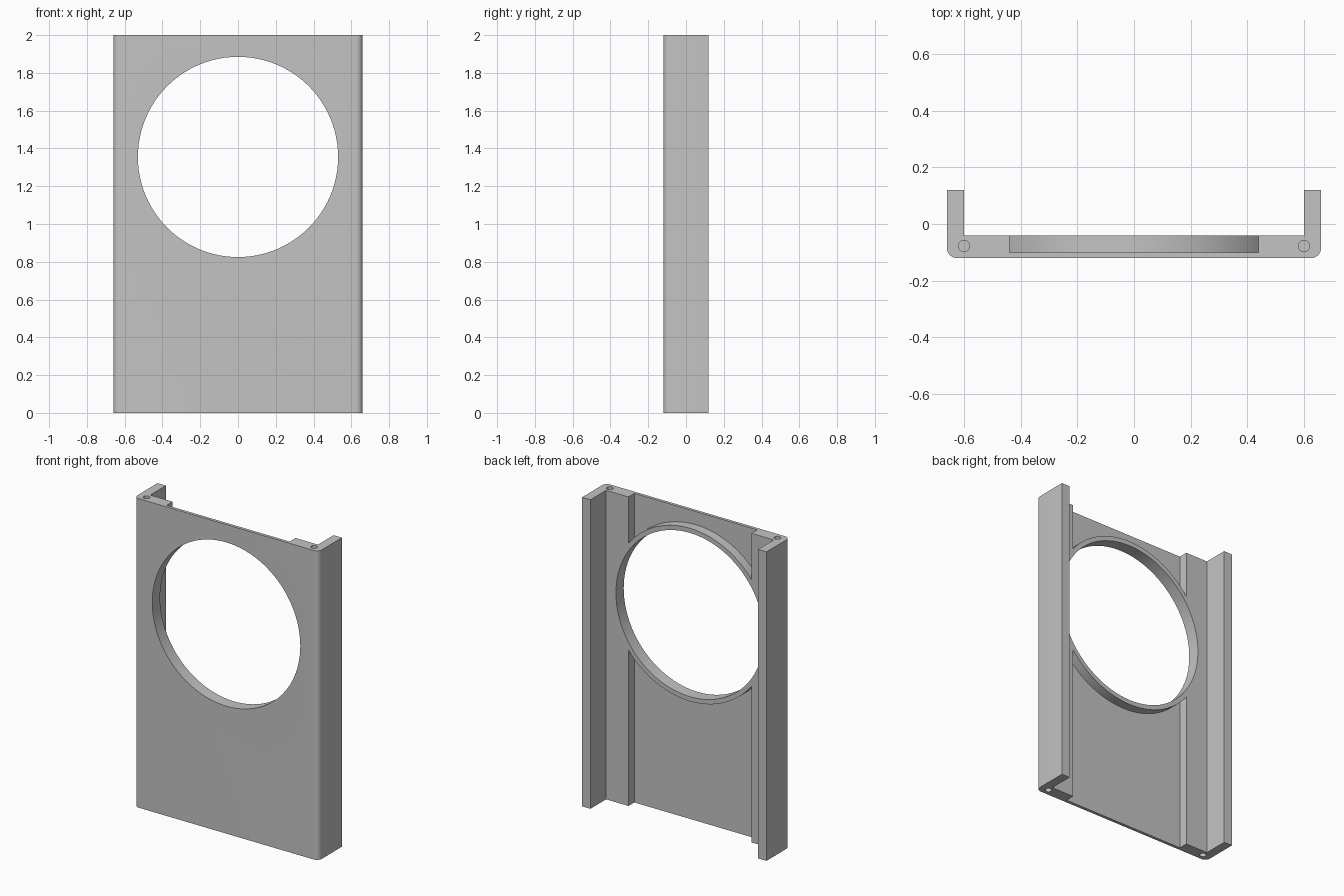
import bpy, bmesh
from math import sin, cos, pi

cube = bpy.data.objects.get("Cube")
if cube:
    bpy.data.objects.remove(cube, do_unlink=True)

HALF, FRONT, BACK = 0.66, -0.12, 0.12
PLATE, RAIL = -0.10, -0.04      # back of thin plate, back of rails and ring
RAIL_X, WALL_X = 0.44, 0.60     # inner edges of rails and side walls
HEIGHT, HOLE_Z, ROUND = 2.0, 1.355, 0.035

grey = bpy.data.materials.new("plain_grey")
grey.use_nodes = True
grey.diffuse_color = (0.55, 0.55, 0.55, 1)
grey.node_tree.nodes["Principled BSDF"].inputs["Base Color"].default_value = (0.55, 0.55, 0.55, 1)


def prism(name, points, offset):
    """Extrude a flat outline along an offset."""
    bm = bmesh.new()
    face = bm.faces.new([bm.verts.new(p) for p in points])
    geom = bmesh.ops.extrude_face_region(bm, geom=[face])["geom"]
    for v in geom:
        if isinstance(v, bmesh.types.BMVert):
            v.co.x += offset[0]
            v.co.y += offset[1]
            v.co.z += offset[2]
    bmesh.ops.recalc_face_normals(bm, faces=bm.faces)
    mesh = bpy.data.meshes.new(name)
    bm.to_mesh(mesh)
    bm.free()
    mesh.materials.append(grey)
    obj = bpy.data.objects.new(name, mesh)
    bpy.context.collection.objects.link(obj)
    return obj


def disc(name, radius, y0, y1, sides=96):
    ring = [2 * pi * i / sides for i in range(sides)]
    return prism(name, [(radius * cos(a), y0, HOLE_Z + radius * sin(a)) for a in ring],
                 (0, y1 - y0, 0))


def combine(target, tool, operation):
    mod = target.modifiers.new(operation.lower(), "BOOLEAN")
    mod.operation, mod.solver, mod.object = operation, "EXACT", tool
    bpy.context.view_layer.objects.active = target
    bpy.ops.object.modifier_apply(modifier=mod.name)
    bpy.data.objects.remove(tool, do_unlink=True)


# Channel section: thin plate, thick rails, side walls, rounded front corners
half = [(RAIL_X, PLATE), (RAIL_X, RAIL), (WALL_X, RAIL), (WALL_X, BACK), (HALF, BACK)]
for i in range(9):
    a = pi / 2 * i / 8
    half.append((HALF - ROUND + ROUND * cos(a), FRONT + ROUND - ROUND * sin(a)))
outline = half + [(-x, y) for x, y in reversed(half)]
panel = prism("panel", [(x, y, 0) for x, y in outline], (0, 0, HEIGHT))

# Raised collar behind the round opening, then the opening itself
combine(panel, disc("collar", 0.56, -0.11, RAIL), "UNION")
combine(panel, disc("opening", 0.53, -0.3, 0.05), "DIFFERENCE")

# Blind screw holes in both ends
for side in (-1, 1):
    for z, depth in ((-0.05, 0.2), (HEIGHT + 0.05, -0.2)):
        pts = [(side * WALL_X + 0.02 * cos(2 * pi * i / 24),
                -0.078 + 0.02 * sin(2 * pi * i / 24), z) for i in range(24)]
        combine(panel, prism("screw_hole", pts, (0, 0, depth)), "DIFFERENCE")

bpy.ops.object.select_all(action="DESELECT")
panel.select_set(True)
bpy.context.view_layer.objects.active = panel
bpy.ops.object.shade_smooth_by_angle(angle=pi / 6)
